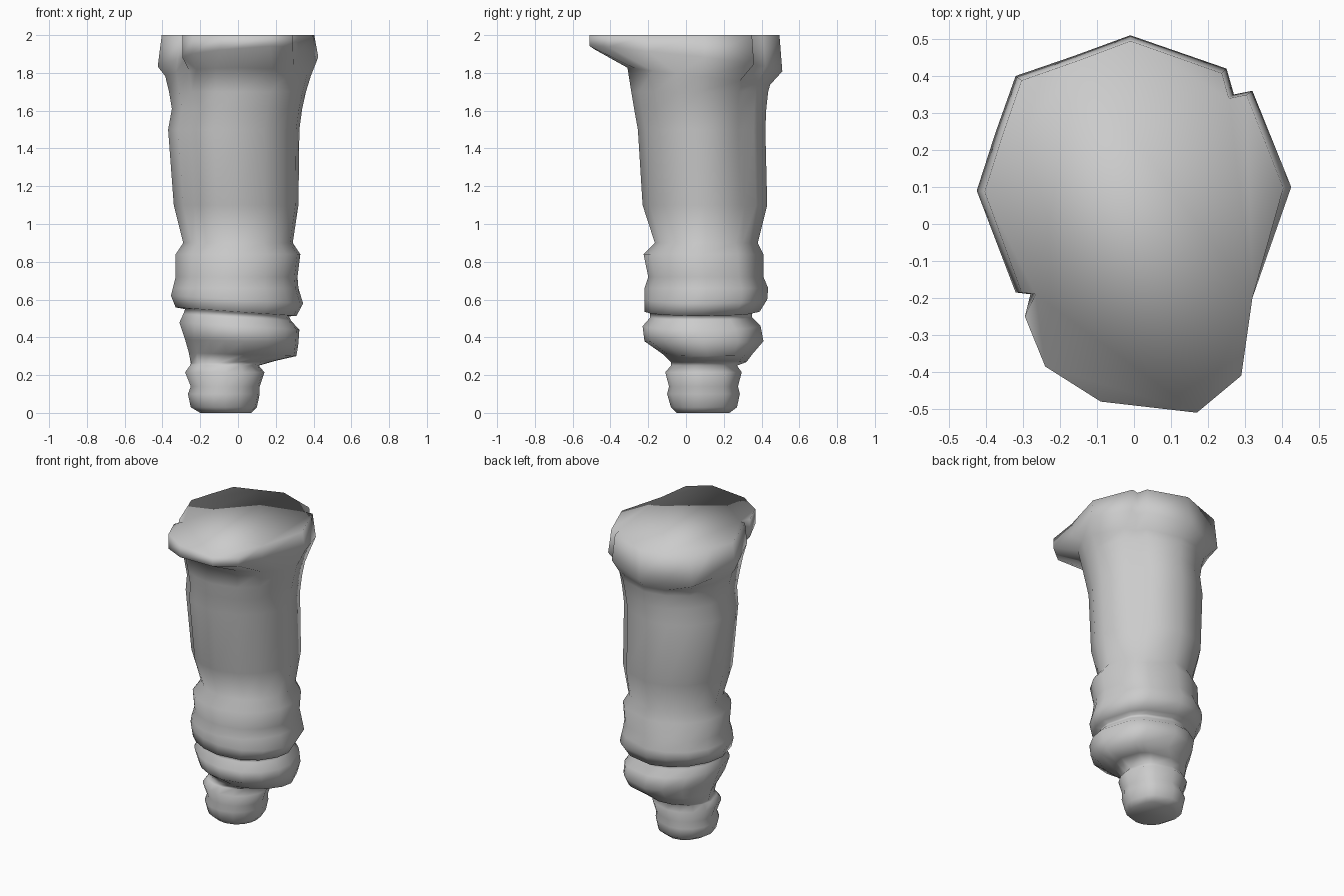
import bpy, bmesh
from math import radians, cos, sin

# angular positions of the section corners; entries 2 and 10 form the fold notches
ANGLES = [0, 35, 45, 55, 90, 112, 135, 158, 180, 212, 222, 235, 252, 272, 298, 320, 342]

# rings: z, tilt along x, x min, x max, y min, y max
RINGS = [
    (0.00, 0, -.20, .07, -.05, .23), (0.03, 0, -.25, .10, -.08, .27),
    (0.10, 0, -.265, .115, -.10, .285), (0.14, 0, -.25, .115, -.09, .275),
    (0.215, 0, -.28, .14, -.11, .295), (0.25, 0, -.255, .11, -.08, .27),
    (0.27, .03, -.25, .20, -.08, .32), (0.31, -.03, -.26, .31, -.12, .35),
    (0.38, -.03, -.28, .32, -.22, .41), (0.46, -.06, -.31, .325, -.23, .395),
    (0.505, -.06, -.29, .28, -.19, .35), (0.53, -.07, -.28, .27, -.19, .35),
    (0.535, -.07, -.33, .31, -.22, .39), (0.60, -.06, -.355, .345, -.22, .43),
    (0.66, 0, -.345, .32, -.22, .435), (0.72, 0, -.33, .315, -.20, .41),
    (0.84, 0, -.33, .33, -.225, .41), (0.90, 0, -.29, .29, -.165, .38),
    (1.10, 0, -.34, .32, -.23, .43), (1.50, 0, -.37, .325, -.255, .42),
    (1.61, 0, -.35, .34, -.275, .425), (1.70, 0, -.365, .36, -.29, .435),
]

# outline of the flared top cuff
CUFF = [(.425, .10), (.32, .36), (.27, .35), (.25, .42), (-.01, .51), (-.16, .455),
        (-.32, .40), (-.375, .245), (-.425, .09), (-.32, -.185), (-.28, -.19),
        (-.295, -.25), (-.24, -.385), (-.09, -.48), (.17, -.51), (.29, -.41), (.32, -.20)]


def section(x0, x1, y0, y1, notch=1.0):
    cx, cy = (x0 + x1) / 2, (y0 + y1) / 2
    pts = []
    for i, a in enumerate(ANGLES):
        r = notch if i in (2, 10) else 1.0
        pts.append((cx + r * cos(radians(a)) * (x1 - x0) / 2,
                    cy + r * sin(radians(a)) * (y1 - y0) / 2))
    return pts


bm = bmesh.new()
loops = []


def add_ring(points, height):
    loops.append([bm.verts.new((x, y, height(x, y))) for x, y in points])


# wrinkled lower sleeve and long upper body
for z, tilt, *ext in RINGS:
    add_ring(section(*ext, notch=.9 if z > 1 else 1),
             lambda x, y: z + tilt * x)

# cuff underside, widest line and flat top
add_ring(section(-.385, .385, -.31, .445, .9), lambda x, y: 1.79 - .12 * y)
add_ring(CUFF, lambda x, y: 1.87 - .12 * y + .06 * x)
add_ring([(x * (.95 if y > -.2 else 1), y * (.97 if y > 0 else 1)) for x, y in CUFF],
         lambda x, y: 2.0)

n = len(ANGLES)
for a, b in zip(loops, loops[1:]):
    for i in range(n):
        j = (i + 1) % n
        bm.faces.new((a[i], a[j], b[j], b[i]))
bm.faces.new(loops[0][::-1])
bm.faces.new(loops[-1])
bmesh.ops.recalc_face_normals(bm, faces=bm.faces)
for f in bm.faces:
    f.smooth = True

mesh = bpy.data.meshes.new("wrinkled_sleeve")
bm.to_mesh(mesh)
bm.free()
sleeve = bpy.data.objects.new("wrinkled_sleeve", mesh)
bpy.context.collection.objects.link(sleeve)
